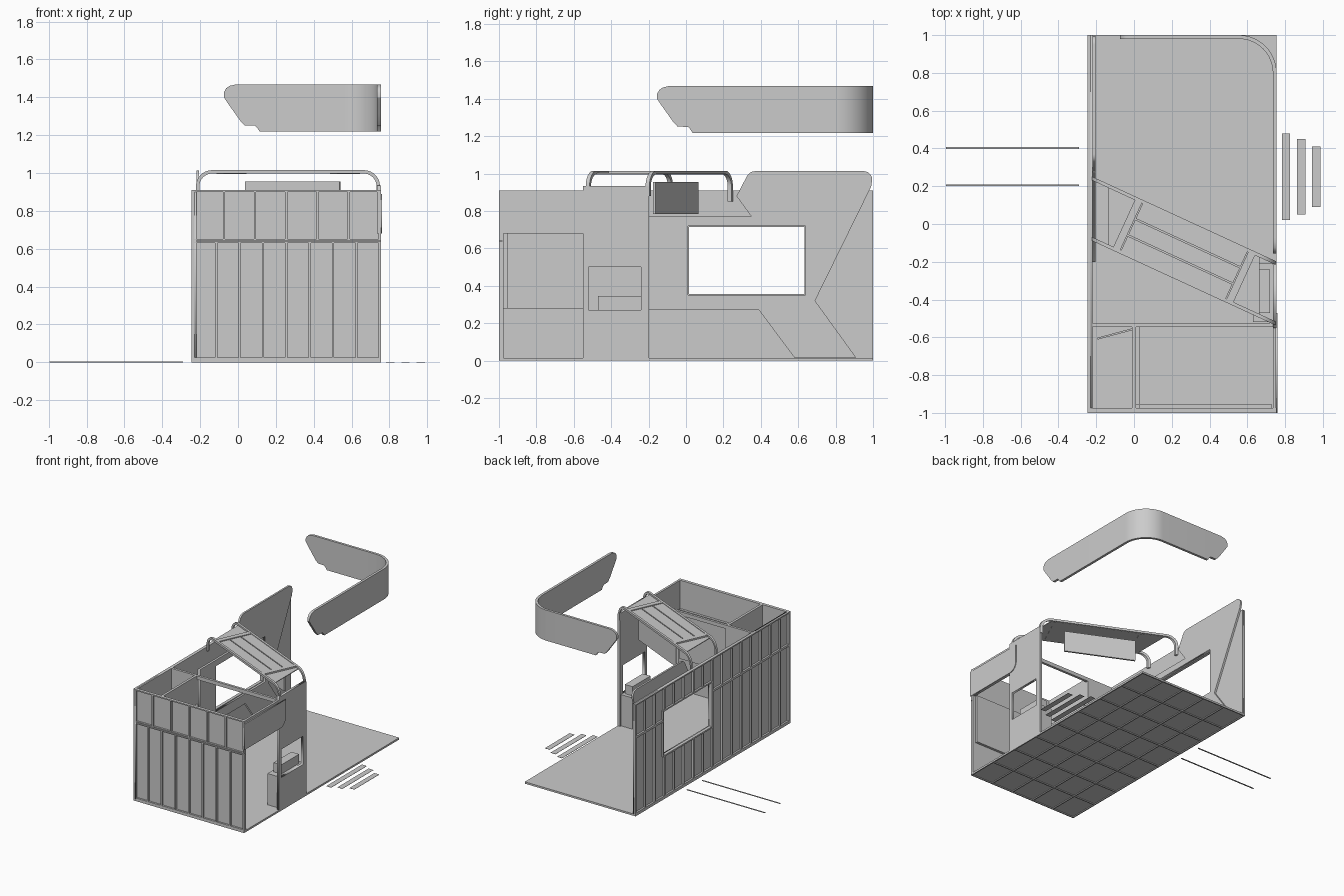
import bpy, bmesh, math
from mathutils import Matrix, Vector

if "Cube" in bpy.data.objects:
    bpy.data.objects.remove(bpy.data.objects["Cube"])


def box(name, x, y, z):
    """Box from (min, max) ranges."""
    bm = bmesh.new()
    bmesh.ops.create_cube(bm, size=1)
    for v in bm.verts:
        v.co = [r[0] + (c + .5) * (r[1] - r[0]) for c, r in zip(v.co, (x, y, z))]
    return finish(name, bm)


def finish(name, bm):
    bmesh.ops.recalc_face_normals(bm, faces=bm.faces)
    me = bpy.data.meshes.new(name)
    bm.to_mesh(me)
    bm.free()
    ob = bpy.data.objects.new(name, me)
    bpy.context.collection.objects.link(ob)
    return ob


def prism(name, loops, axis, lo, hi):
    """Extruded outline (with holes) in the YZ plane (axis x) or XZ plane (axis y)."""
    cu = bpy.data.curves.new(name, 'CURVE')
    cu.dimensions, cu.fill_mode, cu.extrude = '2D', 'BOTH', (hi - lo) / 2
    for pts in loops:
        sp = cu.splines.new('POLY')
        sp.points.add(len(pts) - 1)
        for p, q in zip(sp.points, pts):
            p.co = (q[0], q[1], 0, 1)
        sp.use_cyclic_u = True
    tmp = bpy.data.objects.new(name + "_curve", cu)
    bpy.context.collection.objects.link(tmp)
    bpy.context.view_layer.update()
    me = bpy.data.meshes.new_from_object(tmp.evaluated_get(bpy.context.evaluated_depsgraph_get()))
    bpy.data.objects.remove(tmp)
    mid = (lo + hi) / 2
    for v in me.vertices:
        a, b, c = v.co
        v.co = (mid + c, a, b) if axis == 'x' else (a, mid + c, b)
    bm = bmesh.new()
    bm.from_mesh(me)
    bmesh.ops.remove_doubles(bm, verts=bm.verts, dist=1e-5)
    return finish(name, bm)


def arc(cx, cz, r, a0, a1, n=8):
    return [(cx + r * math.cos(math.radians(a0 + (a1 - a0) * i / n)),
             cz + r * math.sin(math.radians(a0 + (a1 - a0) * i / n))) for i in range(n + 1)]


L, R = -.245, .755          # left and right limits of the stand
H = .91                     # wall height

# Podium: top sheet with a grid of ribs underneath
box("podium_top", (L, R), (-1, 1), (.007, .015))
for i in range(6):
    x = L + i * .198
    box("podium_rib_long", (x, x + .01), (-1, 1), (0, .007))
for i in range(9):
    y = -1 + i * .24875
    box("podium_rib_cross", (L, R), (y, y + .01), (0, .007))

# Front wall: sheet, rails and studs on the outside
box("front_wall", (L, R), (-.985, -.975), (.015, H))
for z0, z1 in ((.015, .025), (.63, .638), (.643, .651), (H - .01, H)):
    box("front_rail", (L, R), (-1, -.985), (z0, z1))
for i in range(9):
    x = L + .006 + i * .1235
    box("front_stud", (x - .006, x + .006), (-1, -.985), (.015, .638))
for i in range(7):
    x = L + .006 + i * .1647
    box("front_stud_upper", (x - .006, x + .006), (-1, -.985), (.643, H))

# Left wall with window opening
WY, WZ = (.01, .64), (.35, .72)
window = [(WY[0], WZ[0]), (WY[1], WZ[0]), (WY[1], WZ[1]), (WY[0], WZ[1])]
prism("left_wall", [[(-1, .015), (1, .015), (1, H), (-1, H)], window], 'x', L + .015, L + .025)
for z0, z1 in ((.015, .025), (H - .01, H)):
    box("left_rail", (L, L + .015), (-1, 1), (z0, z1))
for y0, y1 in ((-1, WY[0]), (WY[1], 1)):
    box("left_rail_middle", (L, L + .015), (y0, y1), (.632, .65))
for i in range(17):
    y = -.994 + i * .12425
    cut = WY[0] - .01 < y < WY[1] + .01
    for z0, z1 in (((.015, WZ[0]), (WZ[1], H)) if cut else ((.015, H),)):
        box("left_stud", (L, L + .015), (y - .006, y + .006), (z0, z1))
for z in WZ:
    box("window_rail", (L, L + .025), WY, (z - .006, z + .006))
for y in WY:
    box("window_jamb", (L, L + .025), (y - .006, y + .006), WZ)

# Angular decorative panel on the inside of the left wall, rising above it
outline = ([(-.2, .27), (.39, .27), (.58, .016), (.91, .016), (.69, .32), (.99, .93)]
           + arc(.95, .968, .045, 0, 90, 6) + arc(.37, .963, .05, 90, 150, 5)
           + [(.27, .88), (.35, .77), (-.2, .77)])
prism("angular_wall_panel", [outline, window], 'x', L + .025, L + .04)

# Storage corner and interior lining
box("storage_side_wall", (-.01, .01), (-.975, -.545), (.015, H))
box("storage_back_wall", (L + .025, .01), (-.545, -.525), (.015, H))
box("room_top_beam", (.01, R - .02), (-.545, -.525), (.88, H))
box("front_lining_panel", (.03, .73), (-.975, -.955), (.28, .68))
box("side_lining_panel", (.01, .03), (-.955, -.545), (.28, .68))
door = box("storage_door", (-.2, 0), (-.005, .005), (.02, .62))
door.matrix_world = Matrix.Translation((0, -.555, 0)) @ Matrix.Rotation(math.radians(15), 4, 'Z')

# Right fascia with rounded lower corner
prism("right_fascia", [[(-1, .68)] + arc(-.54, .75, .07, -90, 0) + [(-.47, .89), (-1, .89)]], 'x', R - .002, R + .006)
box("right_fascia_backing", (R - .02, R - .002), (-1, -.53), (.68, H))

# Right wall bay with serving niche and counter
niche = [(-.53, .27), (-.24, .27), (-.24, .5), (-.53, .5)]
prism("right_bay_wall", [[(-.55, .015), (-.205, .015), (-.205, .935), (-.55, .935)],
                         [(a + (.01 if a < -.5 else 0), b) for a, b in niche]], 'x', R - .02, R)
box("counter", (.63, R - .02), (-.52, -.21), (.015, .27))
box("counter_step", (.65, .72), (-.47, -.24), (.27, .345))
box("right_post", (R - .022, R), (-.215, -.197), (.015, .93))


# Diagonal arches spanning the stand
def slant(ob, y0):
    for v in ob.data.vertices:
        v.co.y += y0 - .46 * (v.co.x + .22)
    return ob


def arch(name, y0, left_z, right_z):
    a, b, top, r, t = -.222, .75, 1.015, .085, .018
    outer = arc(a + r, top - r, r, 180, 90) + arc(b - r, top - r, r, 90, 0)
    inner = arc(b - r, top - r, r - t, 0, 90) + arc(a + r, top - r, r - t, 90, 180)
    pts = outer + [(b, right_z), (b - t, right_z)] + inner + [(a + t, left_z), (a, left_z)]
    slant(prism(name, [pts], 'y', -.01, .01), y0)


arch("front_arch", -.08, .88, .88)
arch("back_arch", .24, .85, .88)

# Deck between the arches: sheet, planks and cross beams
slant(box("canopy_sheet", (-.135, .665), (-.08, .24), (.996, 1.002)), 0)
turn = Matrix.Translation((.265, -.145, 0)) @ Matrix.Rotation(math.atan(-.46), 4, 'Z')
for u in (-.33, .33):
    box("canopy_cross_beam", (u - .02, u + .02), (-.145, .145), (.994, 1.014)).matrix_world = turn
for v in (-.095, 0, .095):
    box("canopy_plank", (-.305, .305), (v - .044, v + .044), (1.0, 1.01)).matrix_world = turn

# Hanging sign board, parallel to the arches
sign = box("hanging_board", (-.275, .275), (-.007, .007), (.785, .955))
sign.matrix_world = Matrix.Translation((.29, -.055, 0)) @ Matrix.Rotation(math.atan(-.46), 4, 'Z')

# Floating L-shaped fascia with a rounded corner and shaped ends
ends = [(0, 1.40, 1.425), (.012, 1.382, 1.447), (.03, 1.356, 1.46), (.06, 1.314, 1.467),
        (.085, 1.278, 1.467), (.11, 1.251, 1.467), (.165, 1.25, 1.467), (.175, 1.24, 1.467), (.19, 1.218, 1.467)]
T, RAD = .02, .2
stations = [((-.075 + d, 1), (0, 1), a, b) for d, a, b in ends]
for i in range(17):
    t = math.pi / 2 * (1 - i / 16)
    n = (math.cos(t), math.sin(t))
    stations.append(((R - RAD + RAD * n[0], 1 - RAD + RAD * n[1]), n, 1.218, 1.467))
stations += [((R, -.155 + d), (1, 0), a, b) for d, a, b in reversed(ends)]
bm = bmesh.new()
rings = []
for p, n, a, b in stations:
    q = (p[0] - n[0] * T, p[1] - n[1] * T)
    rings.append([bm.verts.new(c) for c in ((*p, a), (*p, b), (*q, b), (*q, a))])
for r0, r1 in zip(rings, rings[1:]):
    for i in range(4):
        bm.faces.new((r0[i], r0[(i + 1) % 4], r1[(i + 1) % 4], r1[i]))
bm.faces.new(rings[0])
bm.faces.new(rings[-1])
fascia = finish("floating_fascia", bm)

# Thin bars lying on the floor to the left, plain marking strips to the right
for y in (.205, .402):
    box("floor_bar", (-.995, -.29), (y - .005, y + .005), (0, .004))
for x, y0, y1 in ((.805, .02, .48), (.885, .05, .45), (.965, .09, .41)):
    box("floor_marking", (x - .022, x + .022), (y0, y1), (0, .002))

# Smooth shading on curved parts
bpy.ops.object.select_all(action='DESELECT')
for ob in bpy.data.objects:
    if ob.name.startswith(("floating", "front_arch", "back_arch")):
        ob.select_set(True)
        bpy.context.view_layer.objects.active = ob
bpy.ops.object.shade_smooth_by_angle(angle=math.radians(30))
